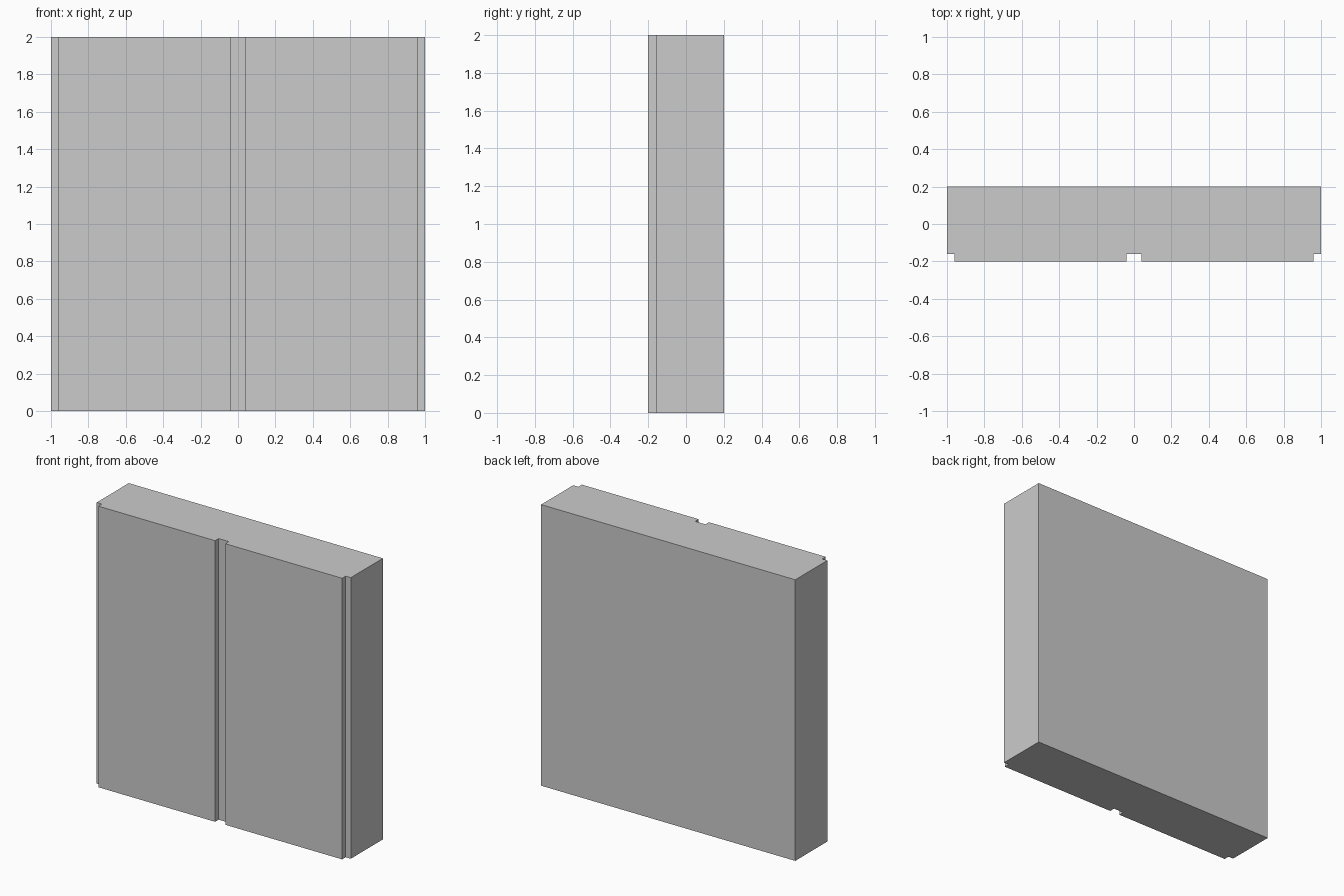
import bpy, bmesh

if "Cube" in bpy.data.objects:
    bpy.data.objects.remove(bpy.data.objects["Cube"])

HEIGHT = 2.0
BACK, RECESS, FACE = 0.2, -0.16, -0.2

# Right half of the plan outline, from front centre groove round to the back
half = [(0.04, RECESS), (0.04, FACE), (0.96, FACE),
        (0.96, RECESS), (1.0, RECESS), (1.0, BACK)]
outline = half + [(-x, y) for x, y in reversed(half)]

# Wall panel: the grooved outline extruded to full height
bm = bmesh.new()
base = bm.faces.new([bm.verts.new((x, y, 0)) for x, y in outline])
top = bmesh.ops.extrude_face_region(bm, geom=[base], use_keep_orig=True)
bmesh.ops.translate(bm, vec=(0, 0, HEIGHT),
                    verts=[v for v in top["geom"] if isinstance(v, bmesh.types.BMVert)])
bmesh.ops.recalc_face_normals(bm, faces=bm.faces)

mesh = bpy.data.meshes.new("grooved_wall_panel")
bm.to_mesh(mesh)
bm.free()
bpy.context.collection.objects.link(bpy.data.objects.new("grooved_wall_panel", mesh))
